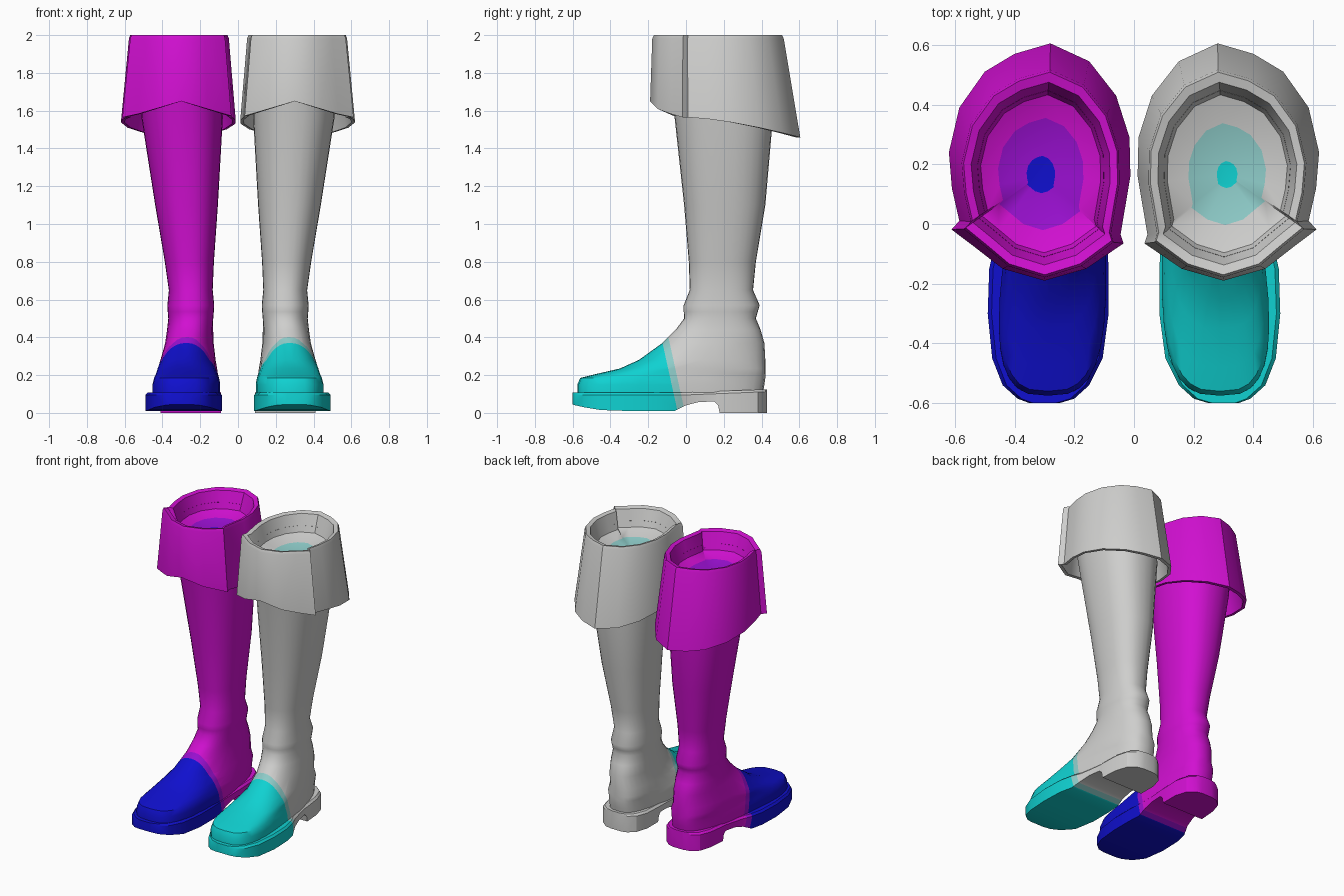
import bpy, bmesh, math
from mathutils import Vector

if "Cube" in bpy.data.objects:
    bpy.data.objects.remove(bpy.data.objects["Cube"])


def material(name, rgb):
    m = bpy.data.materials.new(name)
    m.use_nodes = True
    m.diffuse_color = (*rgb, 1)
    bsdf = next(n for n in m.node_tree.nodes if n.type == 'BSDF_PRINCIPLED')
    bsdf.inputs["Base Color"].default_value = (*rgb, 1)
    return m


def loft(rings, cap_start=True, cap_end=True):
    """Skin a list of closed rings; returns the mesh and the faces of each strip."""
    bm = bmesh.new()
    rows = [[bm.verts.new(p) for p in ring] for ring in rings]
    strips = []
    for a, b in zip(rows, rows[1:]):
        n = len(a)
        strips.append([bm.faces.new((a[i], a[(i + 1) % n], b[(i + 1) % n], b[i]))
                       for i in range(n)])
    if cap_start:
        bm.faces.new(rows[0][::-1])
    if cap_end:
        strips.append([bm.faces.new(rows[-1])])
    return bm, strips


def finish(bm, name, side, mats, angle=40):
    for v in bm.verts:
        v.co.x *= side
    bmesh.ops.recalc_face_normals(bm, faces=bm.faces)
    mesh = bpy.data.meshes.new(name)
    bm.to_mesh(mesh)
    bm.free()
    ob = bpy.data.objects.new(name, mesh)
    bpy.context.scene.collection.objects.link(ob)
    for m in mats:
        mesh.materials.append(m)
    bpy.ops.object.select_all(action='DESELECT')
    ob.select_set(True)
    bpy.context.view_layer.objects.active = ob
    bpy.ops.object.shade_smooth_by_angle(angle=math.radians(angle))


# Slanted toe cap and the thin blend band behind it
SLANT, CAP_EDGE, BAND_EDGE = 0.22, -0.065, -0.027


def paint_toe(bm):
    for edge in (CAP_EDGE, BAND_EDGE):
        bmesh.ops.bisect_plane(bm, geom=bm.verts[:] + bm.edges[:] + bm.faces[:],
                               plane_co=(0, edge, 0.1), plane_no=Vector((0, 1, SLANT)).normalized())
    for f in bm.faces:
        c = f.calc_center_median()
        d = c.y + SLANT * (c.z - 0.1)
        f.material_index = 2 if d < CAP_EDGE else 1 if d < BAND_EDGE else 0


# Upper: height, front y, back y, half width at the front, half width at the back
UPPER = [
    (.09, -.575, .405, .2, .14), (.15, -.575, .415, .2, .14), (.185, -.56, .42, .188, .14),
    (.205, -.48, .42, .175, .14), (.235, -.35, .42, .162, .14), (.28, -.25, .42, .145, .14),
    (.37, -.125, .415, .118, .135), (.44, -.055, .395, .115, .128), (.5, -.01, .37, .118, .12),
    (.535, -.012, .38, .122, .122), (.57, -.012, .39, .124, .124), (.65, .02, .355, .116, .116),
    (.8, .015, .37, .13, .13), (1.1, -.01, .42, .166, .166), (1.56, -.06, .46, .215, .215),
    (1.9, -.11, .46, .226, .226),
]


def upper_ring(z, yf, yb, wf, wb, count=32):
    lean = max(0, min(1, (.5 - z) / .2))
    front_x = .25 + .038 * lean + .05 * max(0, z - .65)
    back_x = front_x - .048 * lean
    power = 2 / (3 if z < .25 else 2.3)
    pts = []
    for i in range(count):
        a = math.tau * i / count
        s, c = math.sin(a), math.cos(a)
        s = math.copysign(abs(s) ** power, s)
        c = math.copysign(abs(c) ** power, c)
        t = (1 + c) / 2
        pts.append((front_x + (back_x - front_x) * t + (wf + (wb - wf) * t) * s,
                    (yf + yb) / 2 + c * (yb - yf) / 2, z))
    return pts


# Sole and heel: y, inner x, outer x, underside height
SOLE = [
    (-.6, .25, .35, .045), (-.585, .2, .39, .04), (-.54, .15, .44, .03), (-.45, .105, .475, .015),
    (-.3, .085, .49, .01), (-.15, .085, .485, .01), (-.06, .09, .465, .01), (0, .092, .44, .04),
    (.07, .092, .425, .058), (.15, .09, .41, .06), (.17, .09, .41, .04), (.178, .09, .41, 0),
    (.3, .09, .4, 0), (.38, .115, .375, 0), (.42, .16, .325, 0), (.43, .2, .28, 0),
]


def sole_ring(y, x0, x1, low):
    top, bevel = .108 + .04 * max(0, y), .013
    return [(x0, y, low), (x1, y, low), (x1, y, top - bevel), (x1 - bevel, y, top),
            (x0 + bevel, y, top), (x0, y, top - bevel)]


# Folded cuff: plan of the hem, with a projecting flap corner on each side
HEM = [
    (.3, -.19), (.44, -.15), (.53, -.08), (.612, -.018), (.585, .01), (.61, .12), (.62, .24),
    (.585, .39), (.5, .51), (.4, .57), (.28, .605), (.15, .545), (.06, .43), (.015, .29),
    (.012, .16), (.045, -.035), (.035, -.065), (.16, -.15),
]


def cuff_ring(height, scale, z=None):
    """height 0 follows the hem, height 1 the rim; scale shrinks about the middle."""
    pts = []
    for x, y in HEM:
        if z is None:
            front = y < -.01
            hem = 1.565 + .085 * max(0, 1 - abs(x - .3) / .29) if front \
                else 1.565 - .105 * (max(y, 0) / .6) ** 1.5
        top_x, top_y = .312 + (x - .315) * .87, y * (.94 if y < 0 else .855)
        px, py = x + (top_x - x) * height, y + (top_y - y) * height
        my = .2 - .035 * height
        pts.append((.312 + (px - .312) * scale, my + (py - my) * scale, hem if z is None else z))
    return pts


def boot(label, side, mats, patch, dot):
    bm, _ = loft([upper_ring(*r) for r in UPPER], cap_end=False)
    paint_toe(bm)
    finish(bm, label + "_boot_upper", side, mats)

    bm, _ = loft([sole_ring(*r) for r in SOLE])
    paint_toe(bm)
    finish(bm, label + "_boot_sole", side, mats, 30)

    # Cuff runs from under the fold, round the hem and rim, into the shallow lining
    bm, strips = loft([
        cuff_ring(1, .8, 1.92), cuff_ring(.75, .92, 1.86), cuff_ring(0, .94), cuff_ring(0, 1),
        cuff_ring(1, 1, 1.982), cuff_ring(1, .975, 2), cuff_ring(1, .88, 1.992),
        cuff_ring(1, .76, 1.88), cuff_ring(1, patch, 1.85), cuff_ring(1, dot, 1.835),
    ], cap_start=False)
    for f in strips[-2]:
        f.material_index = 1
    for f in strips[-1]:
        f.material_index = 2
    finish(bm, label + "_boot_cuff", side, mats, 35)


grey_set = [material("pale grey", (.62, .62, .61)), material("pale teal", (.27, .6, .58)),
            material("teal", (.005, .64, .64))]
magenta_set = [material("magenta", (.64, .005, .64)), material("violet", (.32, .005, .63)),
               material("deep blue", (.005, .005, .62))]

boot("left", 1, grey_set, .49, .13)
boot("right", -1, magenta_set, .54, .18)
